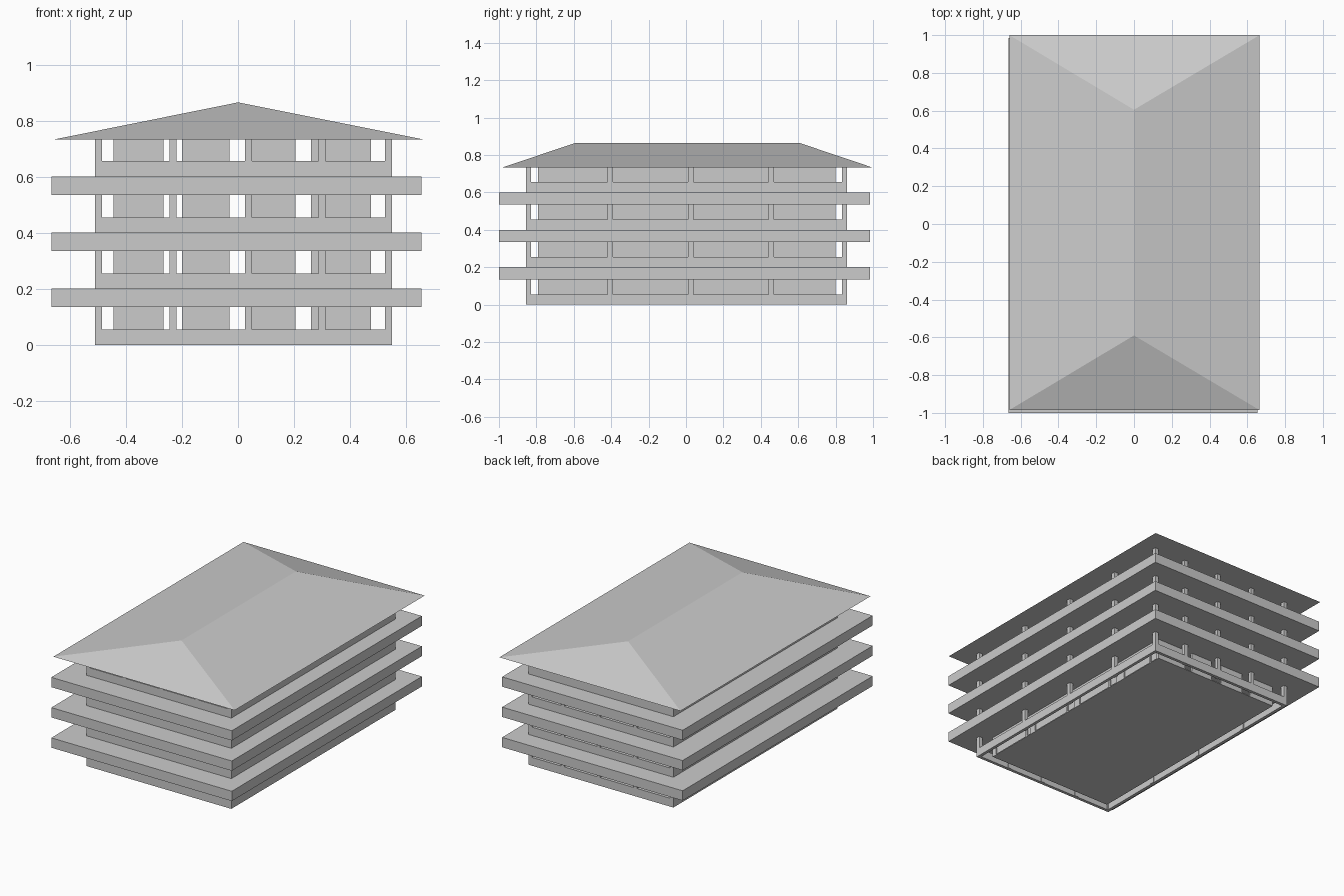
import bpy, bmesh

if "Cube" in bpy.data.objects:
    bpy.data.objects.remove(bpy.data.objects["Cube"])


def mesh_object(name, bm):
    bmesh.ops.recalc_face_normals(bm, faces=bm.faces)
    me = bpy.data.meshes.new(name)
    bm.to_mesh(me)
    bm.free()
    ob = bpy.data.objects.new(name, me)
    bpy.context.collection.objects.link(ob)
    return ob


def add_box(bm, x0, x1, y0, y1, z0, z1):
    vs = bmesh.ops.create_cube(bm, size=1)["verts"]
    for v in vs:
        v.co = (x1 if v.co.x > 0 else x0,
                y1 if v.co.y > 0 else y0,
                z1 if v.co.z > 0 else z0)


def boxes(name, items):
    bm = bmesh.new()
    for b in items:
        add_box(bm, *b)
    return mesh_object(name, bm)


STOREY, STOREYS = 0.2, 4
X0, X1, Y0, Y1 = -0.51, 0.55, -0.855, 0.86      # balcony outline
IX0, IX1, IY0, IY1 = -0.445, 0.475, -0.79, 0.80  # inner rooms outline
T = 0.02                                         # parapet thickness

# Overhanging floor slabs
for i in range(1, STOREYS):
    z = i * STOREY
    boxes(f"floor_slab_{i}", [(-0.665, 0.655, -1.0, 0.985, z - 0.065, z)])

# Ground floor plate
boxes("ground_plate", [(IX0, IX1, IY0, IY1, 0, 0.006)])

for i in range(STOREYS):
    z = i * STOREY
    top = z + 0.135

    # Balcony parapet ring
    h = z + 0.055
    boxes(f"parapet_{i}", [
        (X0, X1, Y0, Y0 + T, z, h), (X0, X1, Y1 - T, Y1, z, h),
        (X0, X0 + T, Y0 + T, Y1 - T, z, h), (X1 - T, X1, Y0 + T, Y1 - T, z, h)])

    # Columns along the four sides
    cols = []
    for y in (Y0, Y1 - 0.025):
        for x in (X0, -0.245, 0.025, 0.288, X1 - 0.025):
            cols.append((x, x + 0.025, y, y + 0.025, z, top))
    for x in (X0, X1 - 0.025):
        for y in (-0.42, 0.01, 0.44):
            cols.append((x, x + 0.025, y, y + 0.03, z, top))
    boxes(f"columns_{i}", cols)

    # Front and back room walls with clear passages between them
    walls = []
    for a, b in ((IX0, -0.265), (-0.20, -0.03), (0.045, 0.205), (0.26, IX1)):
        for y, s in ((IY0, 1), (IY1, -1)):
            ya, yb = sorted((y, y + s * 0.012))
            walls.append((a, b, ya, yb, z, top))
    boxes(f"end_walls_{i}", walls)

    # Long side walls: mullions and lintel around recessed panes
    cuts = [IY0, -0.76, -0.475, -0.46, -0.43, -0.385, -0.085, -0.07, -0.005,
            0.045, 0.32, 0.335, 0.40, 0.47, 0.71, 0.725, 0.78, IY1]
    frame, panes = [], []
    for x, s in ((IX0, 1), (IX1, -1)):
        xa, xb = sorted((x, x + s * 0.012))
        frame.append((xa, xb, IY0, IY1, z + 0.12, top))
        for k in range(0, len(cuts), 2):
            frame.append((xa, xb, cuts[k], cuts[k + 1], z, z + 0.12))
        pa, pb = sorted((x + s * 0.008, x + s * 0.012))
        for k in range(1, len(cuts) - 1, 2):
            panes.append((pa, pb, cuts[k], cuts[k + 1], z, z + 0.12))
    boxes(f"side_wall_frame_{i}", frame)
    boxes(f"side_wall_panes_{i}", panes)

# Hipped roof
bm = bmesh.new()
c = [bm.verts.new(p) for p in ((-0.66, -0.985, 0.732), (0.665, -0.985, 0.732),
                               (0.665, 1.0, 0.732), (-0.66, 1.0, 0.732))]
r = [bm.verts.new(p) for p in ((0, -0.59, 0.865), (0, 0.605, 0.865))]
for f in ((c[0], c[1], r[0]), (c[1], c[2], r[1], r[0]), (c[2], c[3], r[1]),
          (c[3], c[0], r[0], r[1]), (c[3], c[2], c[1], c[0])):
    bm.faces.new(f)
mesh_object("hipped_roof", bm)
